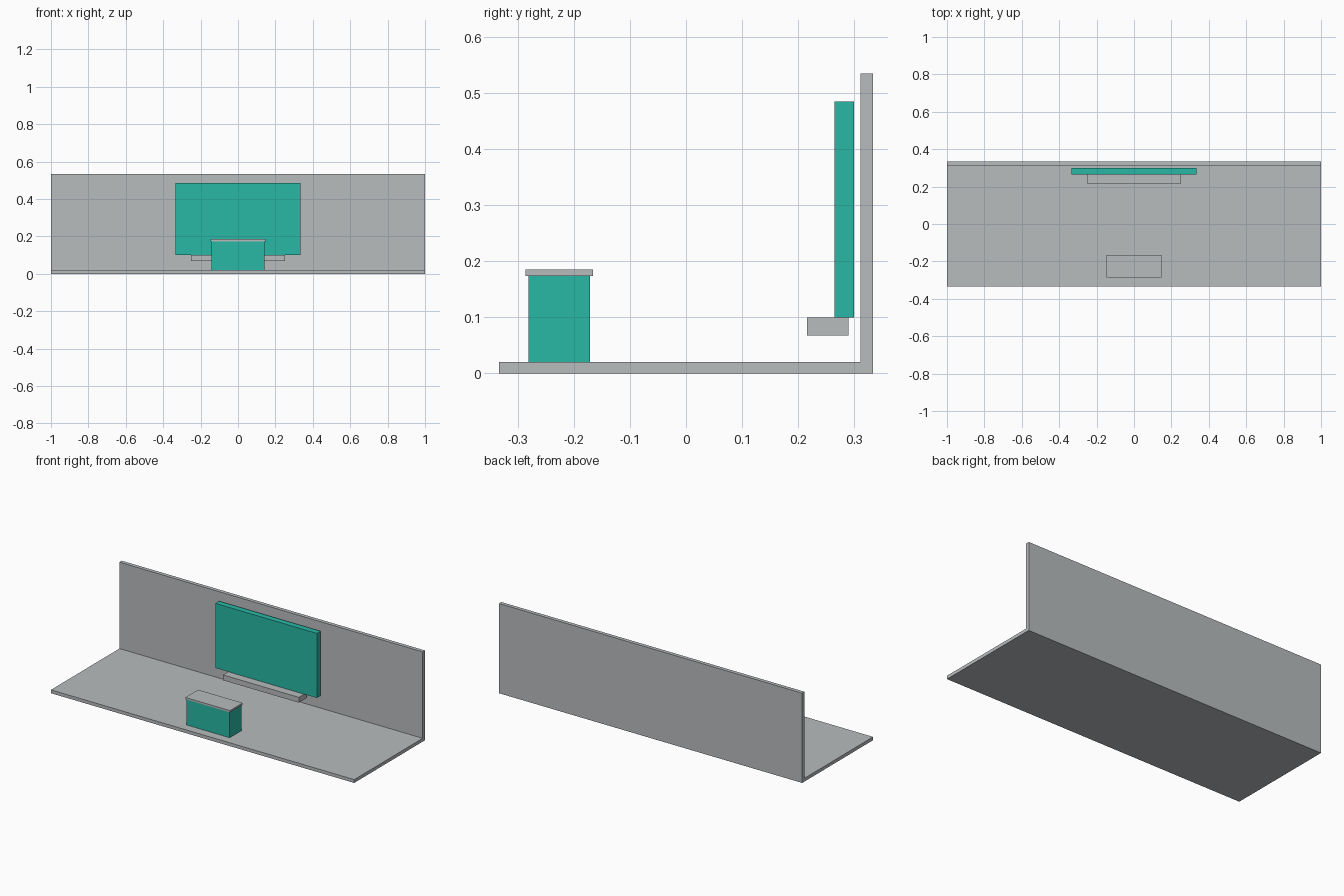
import bpy

if "Cube" in bpy.data.objects:
    bpy.data.objects.remove(bpy.data.objects["Cube"])


def material(name, rgb):
    """Flat colour given as sRGB 0-255, stored linear."""
    lin = [((c / 255 + 0.055) / 1.055) ** 2.4 for c in rgb]
    m = bpy.data.materials.new(name)
    m.diffuse_color = (*lin, 1.0)
    m.use_nodes = True
    m.node_tree.nodes["Principled BSDF"].inputs["Base Color"].default_value = m.diffuse_color
    return m


grey = material("light grey", (184, 188, 190))
teal = material("teal", (40, 184, 166))


def box(name, x, y, z, mat):
    """Box from half-width x, and (min, max) ranges in y and z."""
    bpy.ops.mesh.primitive_cube_add(
        size=1, location=(0, (y[0] + y[1]) / 2, (z[0] + z[1]) / 2))
    ob = bpy.context.object
    ob.name = name
    ob.scale = (2 * x, y[1] - y[0], z[1] - z[0])
    bpy.ops.object.transform_apply(location=False, rotation=False, scale=True)
    ob.data.materials.append(mat)
    return ob


# Stage: floor slab and back wall
box("floor", 1.0, (-0.3335, 0.3335), (0, 0.02), grey)
box("back_wall", 1.0, (0.311, 0.3335), (0.02, 0.535), grey)

# Wall screen, standing just off the wall, with the shelf below it
box("screen", 0.3345, (0.265, 0.30), (0.10, 0.485), teal)
box("shelf", 0.25, (0.216, 0.29), (0.068, 0.10), grey)

# Counter with overhanging top
box("counter_body", 0.142, (-0.281, -0.171), (0.001, 0.174), teal)
box("counter_top", 0.147, (-0.286, -0.166), (0.174, 0.185), grey)
